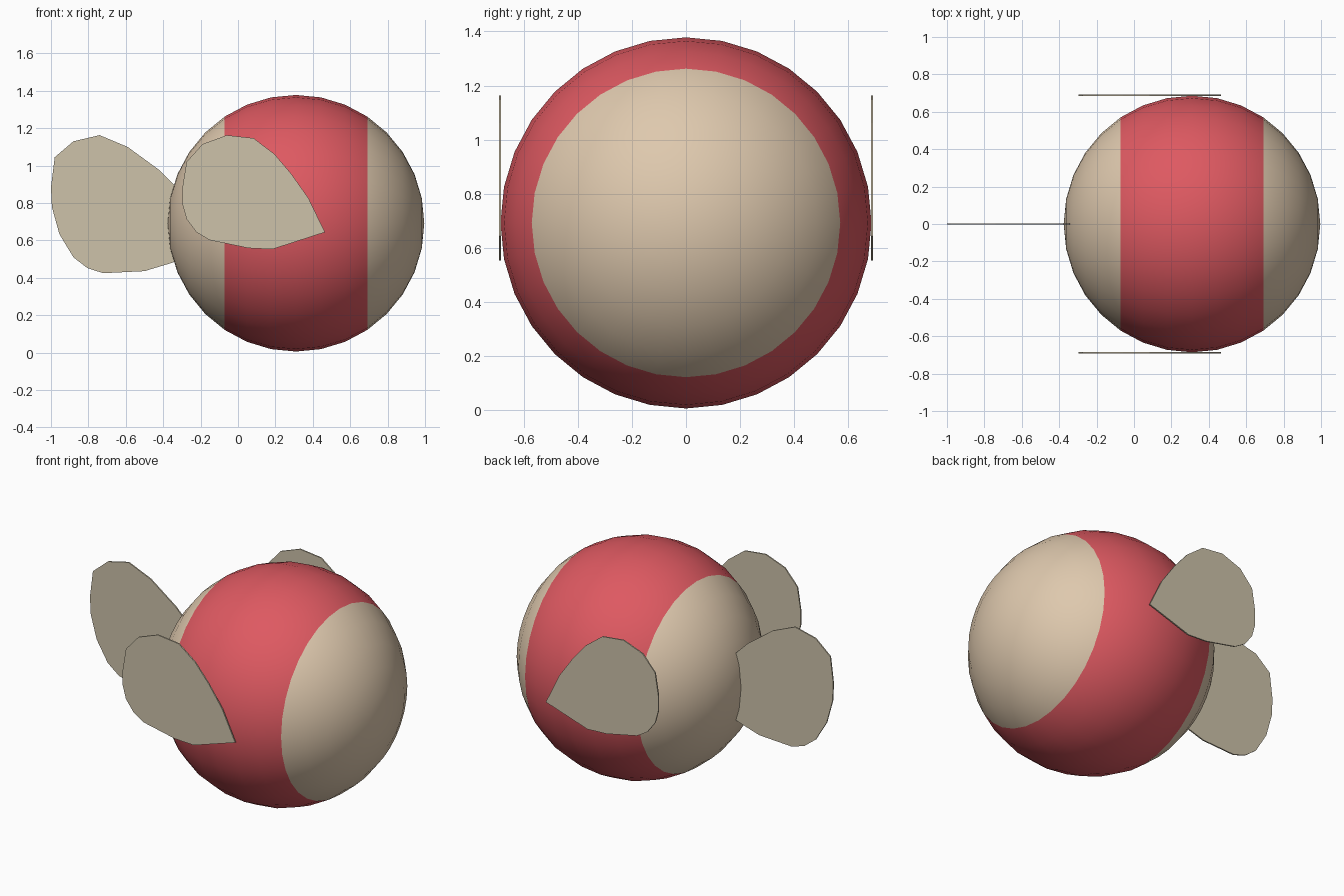
import bpy, bmesh, math
from mathutils import Matrix

if "Cube" in bpy.data.objects:
    bpy.data.objects.remove(bpy.data.objects["Cube"])


def material(name, rgb):
    m = bpy.data.materials.new(name)
    m.diffuse_color = (*rgb, 1)
    m.use_nodes = True
    m.node_tree.nodes["Principled BSDF"].inputs["Base Color"].default_value = m.diffuse_color
    return m


BEIGE = material("beige", (0.73, 0.58, 0.42))
RED = material("red", (0.73, 0.10, 0.12))
FIN = material("fin_tan", (0.61, 0.54, 0.40))


def add_object(name, bm, mats):
    mesh = bpy.data.meshes.new(name)
    bm.to_mesh(mesh)
    bm.free()
    for m in mats:
        mesh.materials.append(m)
    ob = bpy.data.objects.new(name, mesh)
    bpy.context.collection.objects.link(ob)
    return ob


# Round body: sphere with its poles along x and a red band round the middle
R, CX, CZ = 0.686, 0.31, 0.692
bm = bmesh.new()
bmesh.ops.create_uvsphere(bm, u_segments=32, v_segments=16, radius=R,
                          matrix=Matrix.Rotation(math.pi / 2, 4, 'Y'))
for f in bm.faces:
    f.smooth = True
    f.material_index = 1 if abs(f.calc_center_median().x) < 0.38 else 0
bmesh.ops.translate(bm, verts=bm.verts, vec=(CX, 0, CZ))
add_object("body", bm, [BEIGE, RED])


def fin(name, outline, y, thickness=0.008):
    """Thin flat plate in the xz plane, centred on y."""
    bm = bmesh.new()
    face = bm.faces.new([bm.verts.new((x, y - thickness / 2, z)) for x, z in outline])
    ext = bmesh.ops.extrude_face_region(bm, geom=[face], use_keep_orig=True)
    moved = [v for v in ext["geom"] if isinstance(v, bmesh.types.BMVert)]
    bmesh.ops.translate(bm, verts=moved, vec=(0, thickness, 0))
    bmesh.ops.recalc_face_normals(bm, faces=bm.faces)
    return add_object(name, bm, [FIN])


# Tail fin, with its tip buried in the body
TAIL = [(-1.0, 0.885), (-0.98, 1.045), (-0.88, 1.13), (-0.74, 1.163), (-0.59, 1.10),
        (-0.42, 0.976), (-0.34, 0.896), (-0.25, 0.78), (-0.14, 0.55), (-0.377, 0.473),
        (-0.50, 0.436), (-0.72, 0.425), (-0.805, 0.452), (-0.88, 0.51),
        (-0.955, 0.634), (-0.995, 0.778)]
fin("tail_fin", TAIL, 0)

# Side fins, one on each side of the body
SIDE = [(-0.297, 0.885), (-0.275, 1.02), (-0.19, 1.115), (-0.06, 1.163), (0.083, 1.147),
        (0.195, 1.062), (0.286, 0.955), (0.377, 0.826), (0.465, 0.644), (0.184, 0.553),
        (0.056, 0.559), (-0.152, 0.602), (-0.222, 0.644), (-0.275, 0.714), (-0.297, 0.794)]
for side, s in (("front", -1), ("back", 1)):
    fin("side_fin_" + side, SIDE, s * 0.688)
